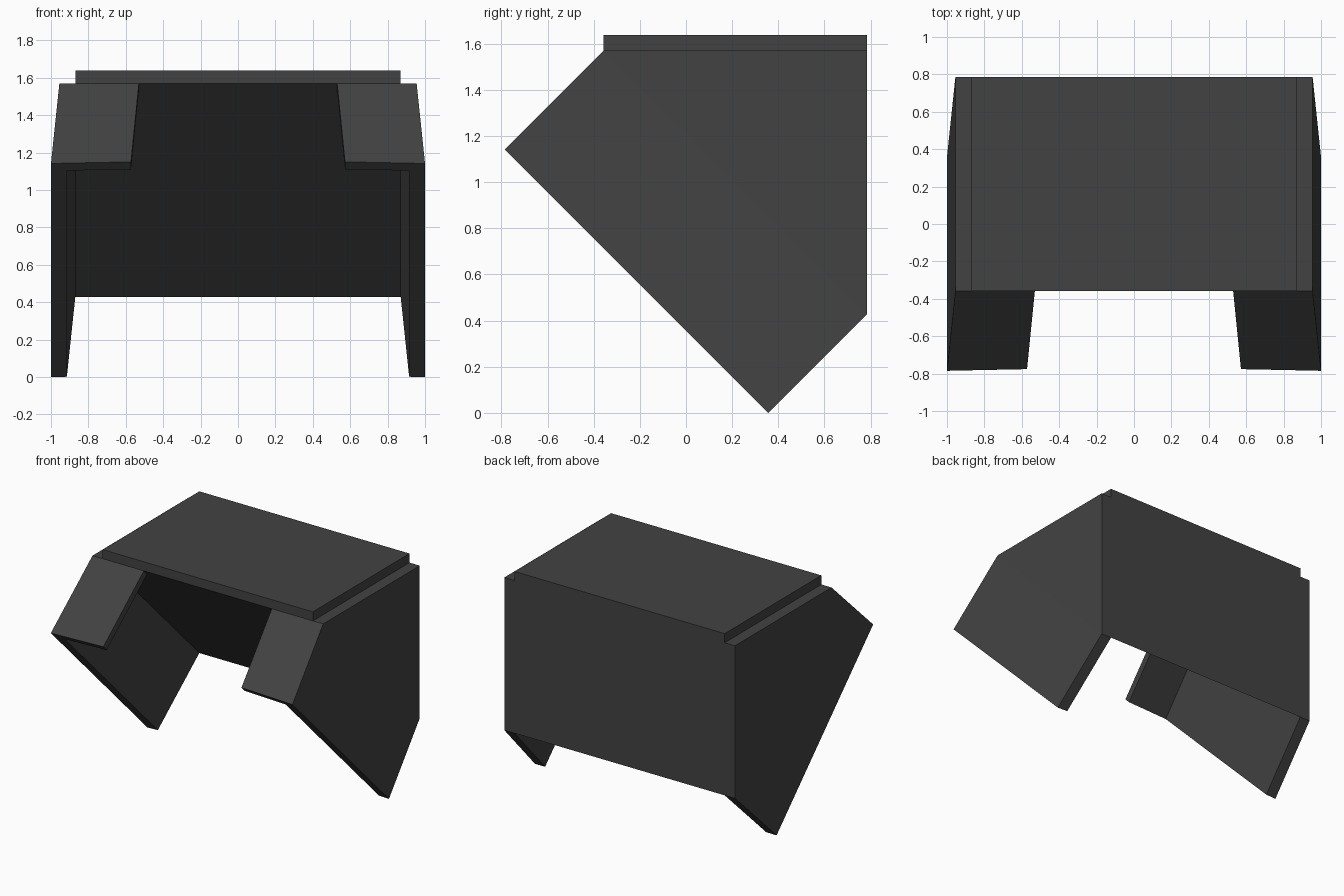
import bpy, bmesh

if "Cube" in bpy.data.objects:
    bpy.data.objects.remove(bpy.data.objects["Cube"])

mat = bpy.data.materials.new("charcoal")
mat.diffuse_color = (0.055, 0.055, 0.055, 1)
mat.use_nodes = True
mat.node_tree.nodes["Principled BSDF"].inputs["Base Color"].default_value = mat.diffuse_color

# Corners of the side outline (y, z)
FRONT_TOP, BACK_TOP, BACK_LOW = (-0.357, 1.57), (0.785, 1.57), (0.785, 0.428)
FRONT_TIP, BACK_TIP = (-0.785, 1.142), (0.357, 0.0)


def loft(name, ring_a, ring_b, mirror=False):
    """Solid between two matching rings of points."""
    bm = bmesh.new()
    a = [bm.verts.new(p) for p in ring_a]
    b = [bm.verts.new(p) for p in ring_b]
    bm.faces.new(a)
    bm.faces.new(b[::-1])
    for i in range(len(a)):
        j = (i + 1) % len(a)
        bm.faces.new((a[j], a[i], b[i], b[j]))
    bmesh.ops.recalc_face_normals(bm, faces=bm.faces)
    mesh = bpy.data.meshes.new(name)
    bm.to_mesh(mesh)
    bm.free()
    mesh.materials.append(mat)
    obj = bpy.data.objects.new(name, mesh)
    bpy.context.collection.objects.link(obj)
    if mirror:
        obj.modifiers.new("mirror", 'MIRROR').use_axis = (True, False, False)
    return obj


def at(x, yz, shift=0.0):
    """Point at x, slid along the flap direction by shift."""
    return (x, yz[0] + shift, yz[1] + shift)


def inward(p, t=0.04):
    return (p[0], p[1] + t, p[2] - t)


# Solid wedge body, sloping underneath from front to back
wedge = (FRONT_TOP, BACK_TOP, BACK_LOW)
loft("wedge_body", [at(-0.955, p) for p in wedge], [at(0.955, p) for p in wedge])

# Raised top plate
rect = ((-0.357, 1.57), (0.785, 1.57), (0.785, 1.638), (-0.357, 1.638))
loft("top_plate", [at(-0.87, p) for p in rect], [at(0.87, p) for p in rect])

# Flared side flaps hanging from the slope
loft("side_flap",
     [at(0.955, FRONT_TOP), at(0.955, BACK_LOW), at(1.0, BACK_TIP), at(1.0, FRONT_TIP)],
     [at(0.87, FRONT_TOP), at(0.87, BACK_LOW), at(0.915, BACK_TIP, 0.002), at(0.915, FRONT_TIP, 0.002)],
     mirror=True)

# Front corner flaps
front = [at(0.53, FRONT_TOP), at(0.87, FRONT_TOP),
         at(0.915, FRONT_TIP, 0.002), at(0.572, FRONT_TIP, 0.009)]
loft("front_flap", front, [inward(p) for p in front], mirror=True)
